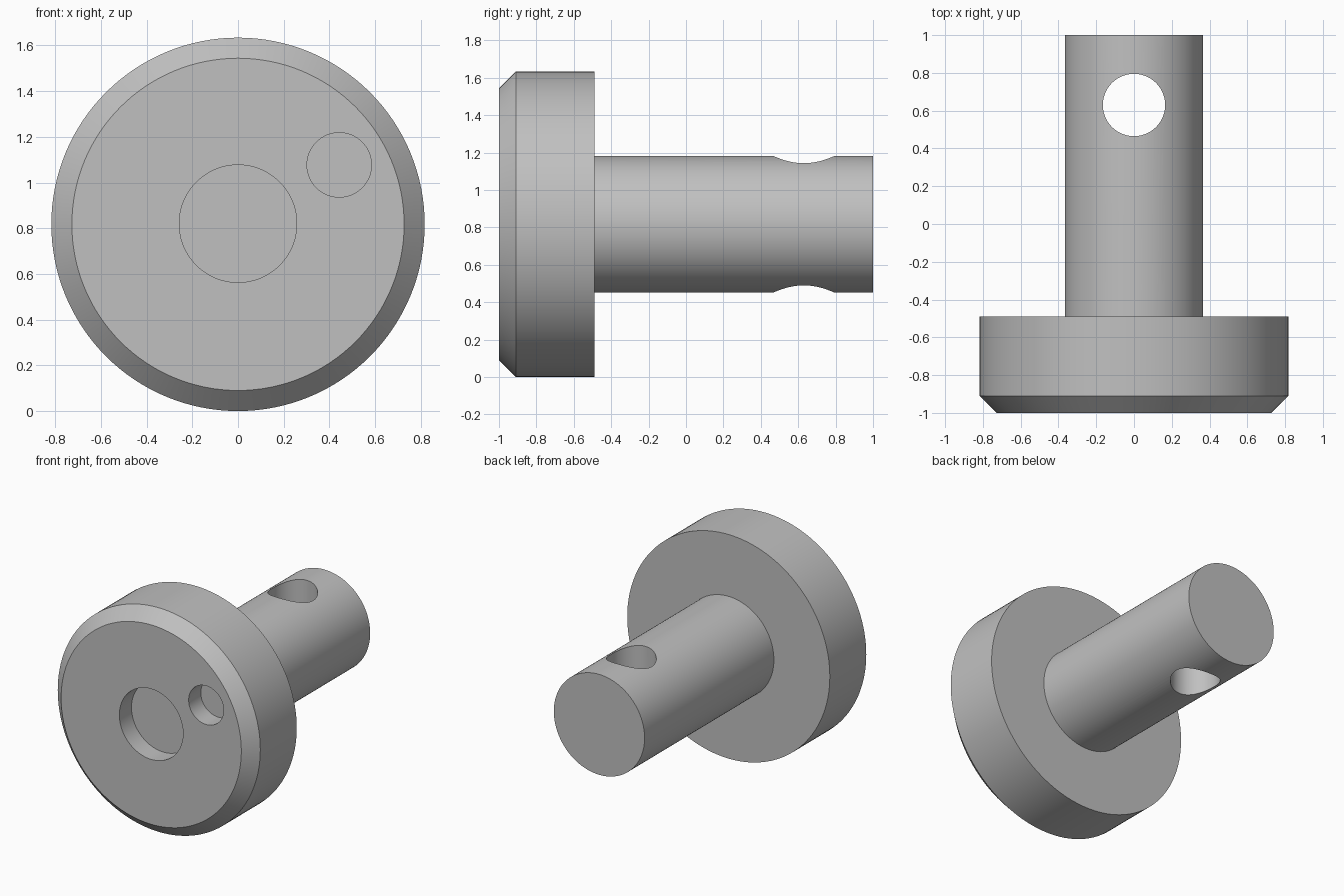
import bpy, bmesh, math
from mathutils import Matrix, Vector

cube = bpy.data.objects.get("Cube")
if cube:
    bpy.data.objects.remove(cube, do_unlink=True)

HEAD_R, SHAFT_R, CHAMFER = 0.817, 0.366, 0.09
FRONT, SHOULDER, BACK = -1.0, -0.49, 1.0
POCKET_DEPTH = 0.14

steel = bpy.data.materials.new("grey steel")
steel.use_nodes = True
grey = (0.53, 0.53, 0.53, 1)
steel.diffuse_color = grey
steel.node_tree.nodes["Principled BSDF"].inputs["Base Color"].default_value = grey


def add_object(name, bm):
    bmesh.ops.recalc_face_normals(bm, faces=bm.faces)
    mesh = bpy.data.meshes.new(name)
    bm.to_mesh(mesh)
    bm.free()
    mesh.materials.append(steel)
    obj = bpy.data.objects.new(name, mesh)
    bpy.context.collection.objects.link(obj)
    return obj


def lathe(name, profile, segments=128):
    """Turn (radius, y) points about the y axis, with round end caps."""
    bm = bmesh.new()
    rings = []
    for r, y in profile:
        angles = [math.tau * i / segments for i in range(segments)]
        rings.append([bm.verts.new((r * math.cos(a), y, r * math.sin(a) + HEAD_R))
                      for a in angles])
    for a, b in zip(rings, rings[1:]):
        for i in range(segments):
            j = (i + 1) % segments
            bm.faces.new((a[i], a[j], b[j], b[i]))
    bm.faces.new(rings[0])
    bm.faces.new(rings[-1])
    return add_object(name, bm)


def cutter(name, radius, length, centre, axis):
    bm = bmesh.new()
    turn = Matrix.Rotation(math.pi / 2, 4, 'X') if axis == 'Y' else Matrix()
    bmesh.ops.create_cone(bm, cap_ends=True, segments=96, radius1=radius,
                          radius2=radius, depth=length,
                          matrix=Matrix.Translation(Vector(centre)) @ turn)
    obj = add_object(name, bm)
    obj.hide_render = True
    return obj


# Turned pin: chamfered head and shaft in one piece
pin = lathe("headed_pin", [
    (HEAD_R - CHAMFER, FRONT), (HEAD_R, FRONT + CHAMFER), (HEAD_R, SHOULDER),
    (SHAFT_R, SHOULDER), (SHAFT_R, BACK)])

# Two blind pockets in the head and one cross hole through the shaft
cutters = [
    cutter("centre_pocket_cutter", 0.257, 2 * POCKET_DEPTH, (0, FRONT, HEAD_R + 0.003), 'Y'),
    cutter("side_pocket_cutter", 0.141, 2 * POCKET_DEPTH, (0.443, FRONT, 1.077), 'Y'),
    cutter("cross_hole_cutter", 0.165, 2, (0, 0.63, HEAD_R), 'Z'),
]
for tool in cutters:
    cut = pin.modifiers.new(tool.name, 'BOOLEAN')
    cut.operation = 'DIFFERENCE'
    cut.solver = 'EXACT'
    cut.object = tool

# Apply the cuts, then remove the cutters
bpy.ops.object.select_all(action='DESELECT')
pin.select_set(True)
bpy.context.view_layer.objects.active = pin
for tool in cutters:
    bpy.ops.object.modifier_apply(modifier=tool.name)
    bpy.data.objects.remove(tool, do_unlink=True)

bpy.ops.object.shade_smooth_by_angle(angle=math.radians(30))
